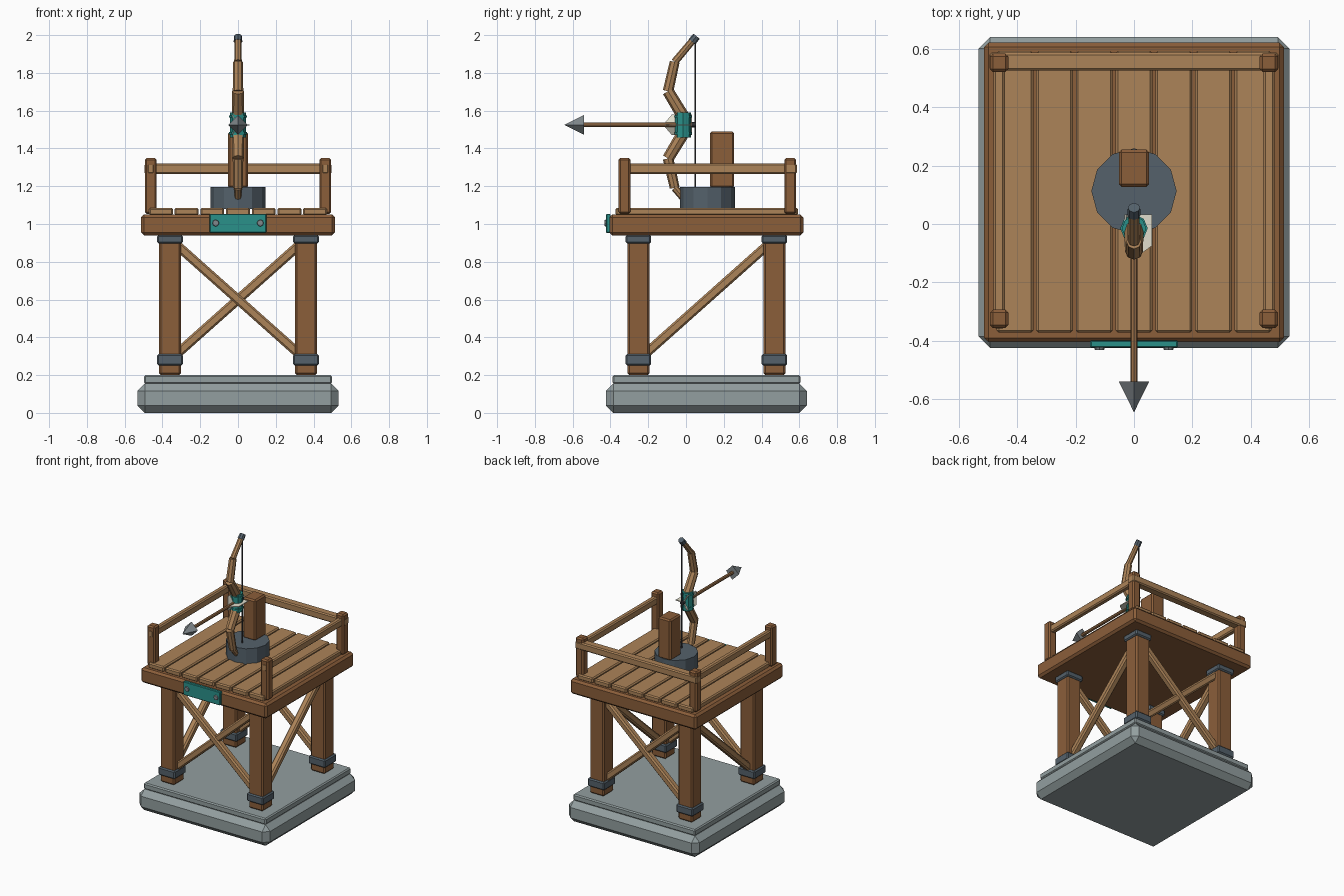
import bpy, bmesh, math
from mathutils import Vector, Matrix

if "Cube" in bpy.data.objects:
    bpy.data.objects.remove(bpy.data.objects["Cube"])

CY = 0.108  # centre of the tower in depth


def colour(name, r, g, b):
    m = bpy.data.materials.new(name)
    m.diffuse_color = (r, g, b, 1)
    m.use_nodes = True
    m.node_tree.nodes["Principled BSDF"].inputs["Base Color"].default_value = m.diffuse_color
    return m


DARK = colour("dark wood", .258, .112, .042)
LIGHT = colour("light wood", .413, .227, .098)
SHAFT = colour("shaft wood", .32, .16, .065)
STONE = colour("stone", .29, .345, .35)
SLATE = colour("slate iron", .089, .12, .147)
TEAL = colour("teal paint", .023, .283, .254)
CREAM = colour("cream feather", .75, .73, .61)
STRING = colour("dark string", .05, .05, .055)
STEEL = colour("steel", .22, .25, .265)


def finish(bm, name, mat, bevel=0):
    if bevel:
        bmesh.ops.bevel(bm, geom=bm.edges[:], offset=bevel, segments=1,
                        affect='EDGES', profile=0.5)
    bmesh.ops.recalc_face_normals(bm, faces=bm.faces[:])
    me = bpy.data.meshes.new(name)
    bm.to_mesh(me)
    bm.free()
    me.materials.append(mat)
    ob = bpy.data.objects.new(name, me)
    bpy.context.collection.objects.link(ob)
    return ob


def box(name, centre, size, mat, bevel=0.008):
    bm = bmesh.new()
    bmesh.ops.create_cube(bm, size=1)
    bmesh.ops.scale(bm, vec=size, verts=bm.verts)
    bmesh.ops.translate(bm, vec=centre, verts=bm.verts)
    return finish(bm, name, mat, bevel)


def frame(a, b):
    """Matrix at the midpoint with local z from a to b."""
    a, b = Vector(a), Vector(b)
    return Matrix.Translation((a + b) / 2) @ (b - a).to_track_quat('Z', 'Y').to_matrix().to_4x4()


def beam(name, a, b, width, mat, bevel=0.01):
    bm = bmesh.new()
    bmesh.ops.create_cube(bm, size=1)
    bmesh.ops.scale(bm, vec=(width, width, (Vector(b) - Vector(a)).length), verts=bm.verts)
    ob = finish(bm, name, mat, bevel)
    ob.matrix_world = frame(a, b)
    return ob


def rod(name, a, b, r1, r2, mat, sides=8):
    bm = bmesh.new()
    bmesh.ops.create_cone(bm, cap_ends=True, segments=sides, radius1=r1, radius2=r2,
                          depth=(Vector(b) - Vector(a)).length)
    bmesh.ops.remove_doubles(bm, verts=bm.verts[:], dist=1e-5)
    ob = finish(bm, name, mat)
    ob.matrix_world = frame(a, b)
    return ob


# Stone footing
box("stone_base", (0, CY, .0775), (1.064, 1.064, .155), STONE, .039)
box("stone_step", (0, CY, .177), (.995, .995, .046), STONE, .008)

# Legs with iron bands
for sx in (-1, 1):
    for sy in (-1, 1):
        x, y = sx * .36, CY + sy * .36
        box("leg", (x, y, .57), (.116, .116, .74), DARK, .01)
        box("lower_band", (x, y, .281), (.136, .136, .06), SLATE)
        box("upper_band", (x, y, .92), (.136, .136, .044), SLATE)

# Crossed braces front and back, single braces on the sides
for sy in (-1, 1):
    for sx in (-1, 1):
        y = CY + sy * .36
        beam("cross_brace", (-.345 * sx, y + sx * .004, .293), (.345 * sx, y + sx * .004, .907), .05, LIGHT)
for sx in (-1, 1):
    beam("side_brace", (sx * .36, CY - .345, .293), (sx * .36, CY + .345, .907), .05, LIGHT)

# Platform and deck planks
box("platform", (0, CY, .995), (1.026, 1.026, .11), DARK, .015)
for i in range(-3, 4):
    box("deck_plank", (i * .136, .11, 1.066), (.126, .965, .04), LIGHT)

# Railing, open at the front
for sx in (-1, 1):
    for y in (-.325, .552):
        box("rail_post", (sx * .462, y, 1.202), (.063, .063, .296), DARK, .01)
    box("side_rail", (sx * .462, .113, 1.292), (.04, .942, .055), LIGHT)
box("back_rail", (0, .556, 1.292), (.99, .062, .055), LIGHT)

# Front plate with rivets
box("front_plate", (0, -.411, 1.003), (.3, .024, .1), TEAL, .004)
for sx in (-1, 1):
    rod("rivet", (sx * .118, -.42, 1.005), (sx * .118, -.431, 1.005), .019, .016, STEEL)

# Turning drum and upright block
rod("drum", (0, .113, 1.08), (0, .113, 1.195), .146, .146, SLATE, 12).rotation_mode = 'XYZ'
box("upright_block", (0, .191, 1.34), (.104, .128, .3), DARK, .01)

# Bow limbs, mirrored about the grip height
ZC = 1.525
points = [(-.012, .04), (-.095, .178), (-.06, .333), (.04, .452)]
radii = [.033, .028, .02]
for s in (-1, 1):
    for i, r in enumerate(radii):
        a, b = points[i], points[i + 1]
        rod("bow_limb", (0, a[0], ZC + s * a[1]), (0, b[0], ZC + s * b[1]), r, r * .93, LIGHT)
    rod("bow_tip", (0, .032, ZC + s * .44), (0, .056, ZC + s * .469), .023, .021, SLATE)
    rod("grip_ring", (0, -.015, ZC + s * .038), (0, -.015, ZC + s * .05), .047, .047, TEAL)
rod("bow_grip", (0, -.015, ZC - .066), (0, -.015, ZC + .066), .042, .042, TEAL)
rod("bow_string", (0, .05, ZC - .46), (0, .05, ZC + .46), .004, .004, STRING, 6)

# Arrow
rod("arrow_shaft", (0, .04, ZC), (0, -.545, ZC), .012, .012, SHAFT)
rod("arrow_nock", (0, .028, ZC), (0, .052, ZC), .014, .014, STRING)
bm = bmesh.new()
ring = [bm.verts.new((.052 * math.cos(k * math.pi / 2), -.54, ZC + .052 * math.sin(k * math.pi / 2)))
        for k in range(4)]
tip = bm.verts.new((0, -.645, ZC))
bm.faces.new(ring)
for k in range(4):
    bm.faces.new((ring[k], ring[(k + 1) % 4], tip))
finish(bm, "arrow_head", STEEL)

# Three feather vanes around the shaft
for k in range(3):
    bm = bmesh.new()
    vs = [bm.verts.new((r, y, -.003)) for r, y in ((0, -.12), (.061, -.075), (.061, .033), (0, .033))]
    out = bmesh.ops.extrude_face_region(bm, geom=[bm.faces.new(vs)])
    bmesh.ops.translate(bm, vec=(0, 0, .006),
                        verts=[g for g in out["geom"] if isinstance(g, bmesh.types.BMVert)])
    vane = finish(bm, "feather_vane", CREAM)
    vane.matrix_world = Matrix.Translation((0, 0, ZC)) @ Matrix.Rotation(k * math.tau / 3, 4, 'Y')
